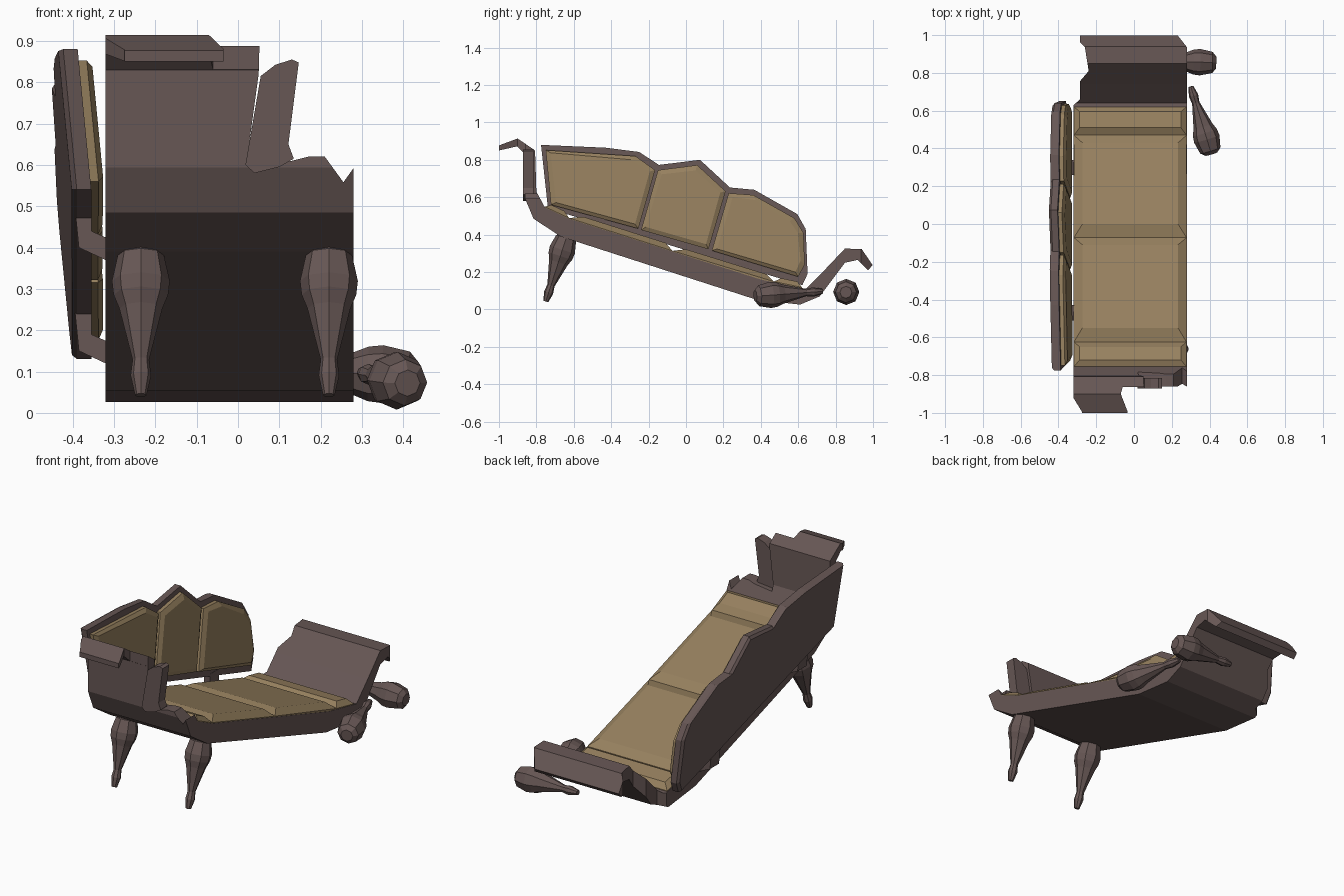
import bpy, bmesh
from mathutils import Vector

if "Cube" in bpy.data.objects:
    bpy.data.objects.remove(bpy.data.objects["Cube"])


def material(name, rgb):
    m = bpy.data.materials.new(name)
    m.diffuse_color = (*rgb, 1)
    m.use_nodes = True
    m.node_tree.nodes["Principled BSDF"].inputs["Base Color"].default_value = m.diffuse_color
    return m


WOOD = material("dark_wood", (0.135, 0.095, 0.09))
CLOTH = material("khaki_cloth", (0.31, 0.22, 0.115))


def loft(name, loops, mat):
    """Closed solid through loops with equal point counts, capped at both ends."""
    bm = bmesh.new()
    rings = [[bm.verts.new(p) for p in loop] for loop in loops]
    n = len(rings[0])
    for a, b in zip(rings, rings[1:]):
        for i in range(n):
            j = (i + 1) % n
            bm.faces.new((a[i], a[j], b[j], b[i]))
    bm.faces.new(rings[0][::-1])
    bm.faces.new(rings[-1])
    bmesh.ops.recalc_face_normals(bm, faces=bm.faces)
    me = bpy.data.meshes.new(name)
    bm.to_mesh(me)
    bm.free()
    ob = bpy.data.objects.new(name, me)
    bpy.context.collection.objects.link(ob)
    me.materials.append(mat)
    return ob


def prism(name, pts, axis, lo, hi, mat=WOOD):
    """Extrude a 2D outline along x, y or z."""
    def put(p, d):
        v = list(p)
        v.insert("xyz".index(axis), d)
        return v
    return loft(name, [[put(p, d) for p in pts] for d in (lo, hi)], mat)


def cut(ob, cutter):
    cutter.hide_render = True
    mod = ob.modifiers.new("break", "BOOLEAN")
    mod.operation, mod.solver, mod.object = "DIFFERENCE", "EXACT", cutter
    bpy.context.view_layer.objects.active = ob
    bpy.ops.object.modifier_apply(modifier=mod.name)
    bpy.data.objects.remove(cutter)


# Tilted seat base with both scrolled arms, one side profile (y, z)
top = [(-1, 0.877), (-0.9, 0.914), (-0.807, 0.85), (-0.8, 0.63), (-0.754, 0.545),
       (-0.626, 0.485), (0.40, 0.16), (0.64, 0.11), (0.74, 0.21), (0.85, 0.326),
       (0.94, 0.322), (0.998, 0.237)]
under = [(0.973, 0.21), (0.918, 0.265), (0.85, 0.25), (0.715, 0.07), (0.61, 0.026),
         (0.374, 0.053), (-0.67, 0.39), (-0.815, 0.485), (-0.861, 0.594),
         (-0.861, 0.83), (-0.904, 0.872), (-1, 0.85)]
body = prism("seat_and_arms", top + under, "x", -0.32, 0.28)

# Broken edges: front arm, front scroll, back arm, back scroll corner
cut(body, prism("cut_front_arm", [(0.055, 1), (0.05, 0.82), (0.02, 0.60), (0.13, 0.61),
    (0.17, 0.62), (0.21, 0.62), (0.255, 0.558), (0.285, 0.60), (0.4, 0.6), (0.4, 1)],
    "y", -1.1, -0.7))
cut(body, prism("cut_front_scroll", [(-0.035, -1.1), (-0.035, -0.99), (-0.07, -0.9),
    (-0.06, -0.862), (0.4, -0.862), (0.4, -1.1)], "z", 0.7, 1))
cut(body, prism("cut_front_corner", [(-0.4, -1.1), (-0.26, -1.1), (-0.275, -0.995),
    (-0.321, -0.92), (-0.4, -0.92)], "z", 0.7, 1))
cut(body, prism("cut_back_arm", [(-0.4, 0.63), (-0.32, 0.63), (-0.285, 0.66),
    (-0.285, 0.757), (-0.24, 0.81), (-0.26, 0.936), (-0.285, 0.96), (-0.285, 1.1),
    (-0.4, 1.1)], "z", 0, 0.6))
cut(body, prism("cut_back_corner", [(0.23, 1.0), (0.281, 0.935), (0.4, 0.93),
    (0.4, 1.1), (0.23, 1.1)], "z", 0, 0.6))

# Splintered piece of the front arm
prism("arm_splinter", [(0.055, 0.815), (0.09, 0.842), (0.13, 0.855), (0.147, 0.848),
      (0.122, 0.65), (0.135, 0.615), (0.10, 0.595), (0.04, 0.58), (0.018, 0.60)],
      "y", -0.872, -0.815)


# Seat cushions with bevelled sides, following the base
def seat_z(y):
    for (y0, z0), (y1, z1) in zip(top[4:], top[5:8]):
        if y <= y1:
            break
    return z0 + (z1 - z0) * (y - y0) / (y1 - y0)


def seat_cushion(name, y0, t0, t1, y1, h, inset):
    def rect(a, b, dz, d):
        return [(x, y, seat_z(y) + dz) for x, y in
                ((-0.318 + d, a), (0.278 - d, a), (0.278 - d, b), (-0.318 + d, b))]
    loft(name, [rect(y0, y1, -0.02, 0), rect(y0, y1, 0.004, 0),
                rect(t0, t1, h, inset)], CLOTH)


seat_cushion("seat_cushion_front_end", -0.755, -0.72, -0.65, -0.625, 0.03, 0.03)
seat_cushion("seat_cushion_front", -0.625, -0.55, -0.11, -0.072, 0.035, 0.045)
seat_cushion("seat_cushion_back", -0.072, 0.0, 0.43, 0.47, 0.035, 0.045)
seat_cushion("seat_cushion_back_end", 0.47, 0.51, 0.595, 0.62, 0.03, 0.03)


# Leaning backrest frame
def lean(pts, x, shrink=0.0):
    """Place a (y, z) outline on the leaning back plane, optionally pulled inward."""
    cy = sum(p[0] for p in pts) / len(pts)
    cz = sum(p[1] for p in pts) / len(pts)
    out = []
    for y, z in pts:
        d = Vector((cy - y, cz - z))
        d = d.normalized() * shrink
        y, z = y + d.x, z + d.y
        h = z - (0.54 - 0.295 * (y + 0.738))
        out.append((x - 0.1 * h, y, z))
    return out


back = [(-0.775, 0.88), (-0.43, 0.865), (-0.25, 0.842), (-0.145, 0.773), (0.075, 0.80),
        (0.235, 0.652), (0.365, 0.64), (0.595, 0.51), (0.64, 0.43), (0.65, 0.19),
        (0.622, 0.13), (-0.738, 0.54)]
loft("backrest_frame", [lean(back, -0.355), lean(back, -0.39),
                        lean(back, -0.402, 0.015)], WOOD)

# Three padded backrest panels
panels = {
    "front": [(-0.75, 0.852), (-0.27, 0.82), (-0.165, 0.745), (-0.255, 0.432), (-0.722, 0.56)],
    "middle": [(-0.15, 0.745), (0.06, 0.772), (0.212, 0.632), (0.12, 0.322), (-0.24, 0.425)],
    "rear": [(0.228, 0.622), (0.36, 0.612), (0.58, 0.488), (0.628, 0.41), (0.635, 0.24),
             (0.60, 0.175), (0.138, 0.315)],
}
for key, pts in panels.items():
    loft("backrest_cushion_" + key, [lean(pts, -0.36), lean(pts, -0.335),
                                     lean(pts, -0.322, 0.03)], CLOTH)

# Brackets joining backrest and seat
for key, y, dz in (("front", -0.47, 0), ("rear", 0.30, -0.25)):
    prism("bracket_" + key, [(x, z + dz) for x, z in
          ((-0.395, 0.50), (-0.355, 0.50), (-0.355, 0.44), (-0.31, 0.42),
           (-0.31, 0.365), (-0.385, 0.40))], "y", y - 0.04, y + 0.04)

# Turned legs: two standing, two fallen (radius, distance from thick end)
LEG = [(0.032, 0), (0.056, 0.02), (0.07, 0.085), (0.066, 0.12), (0.052, 0.155),
       (0.02, 0.285), (0.025, 0.325), (0.014, 0.375)]


def leg(name, start, direction):
    d = Vector(direction).normalized()
    q = d.to_track_quat("Z", "Y")
    ring = [Vector((1, 0, 0)), Vector((0.71, 0.71, 0)), Vector((0, 1, 0)), Vector((-0.71, 0.71, 0))]
    ring += [-v for v in ring]
    loft(name, [[Vector(start) + d * t + q @ (v * r) for v in ring] for r, t in LEG], WOOD)


leg("front_leg_left", (-0.235, -0.635, 0.40), (0, -0.305, -0.95))
leg("front_leg_right", (0.22, -0.635, 0.40), (0, -0.305, -0.95))
leg("fallen_leg_side", (0.41, 0.37, 0.072), (-0.11, 0.36, 0.025))
leg("fallen_leg_under", (0.435, 0.855, 0.092), (-1, 0.02, 0.02))
